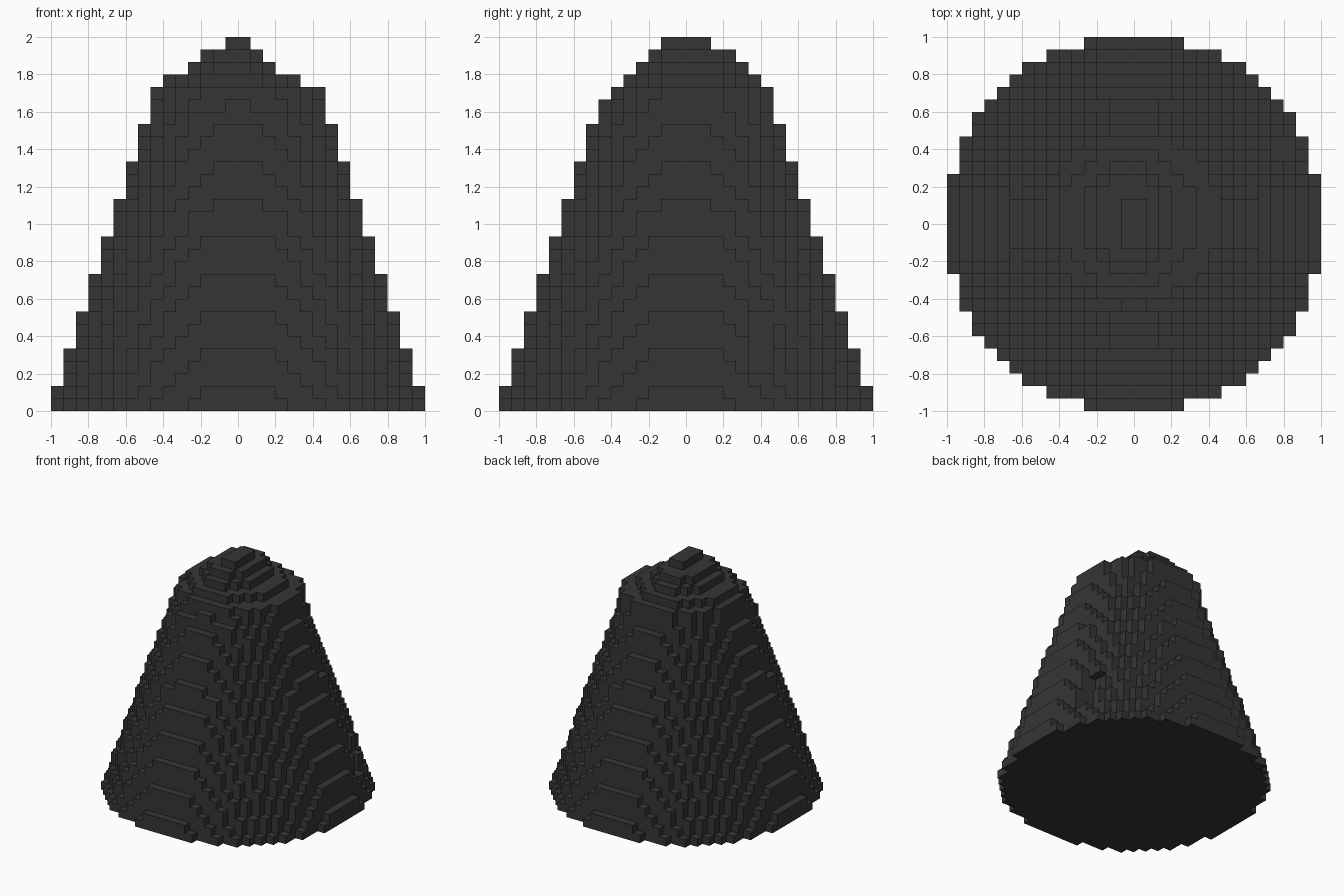
import bpy
import bmesh

if "Cube" in bpy.data.objects:
    bpy.data.objects.remove(bpy.data.objects["Cube"], do_unlink=True)

UNIT = 1 / 15          # edge of one block
LAYERS = 30

# Rounded cap layers: centre x, centre y, radius x, radius y (in blocks)
CAP = {
    24: (0, 0.2, 7.15, 6.85),
    25: (0, 0.5, 7.15, 6.65),
    26: (-0.5, 0.5, 5.65, 5.65),
    27: (-0.5, 0.5, 3.65, 4.65),
    28: (-0.5, 0.5, 2.65, 3.65),
    29: (0, 0, 1.3, 2.2),
}


def filled(i, j, k):
    """True where the block whose low corner is (i, j, k) belongs to the cone."""
    x, y = i + 0.5, j + 0.5
    if k in CAP:
        cx, cy, rx, ry = CAP[k]
        return ((x - cx) / rx) ** 2 + ((y - cy) / ry) ** 2 <= 1
    # Small niche in the back left flank
    if 3 <= k <= 7 and 5 <= j < 7 and i >= 10:
        return False
    # Straight cone: the radius shrinks one block every three layers
    return x * x + y * y <= (15.15 - k / 3) ** 2


blocks = {(i, j, k) for k in range(LAYERS) for i in range(-15, 15)
          for j in range(-15, 15) if filled(i, j, k)}

# Outer skin: one quad wherever a block borders empty space
bm = bmesh.new()
corners = {}


def corner(p):
    if p not in corners:
        corners[p] = bm.verts.new([c * UNIT for c in p])
    return corners[p]


for block in blocks:
    for axis in range(3):
        u, v = (axis + 1) % 3, (axis + 2) % 3
        for side in (0, 1):
            neighbour = list(block)
            neighbour[axis] += 2 * side - 1
            if tuple(neighbour) in blocks:
                continue
            quad = []
            for du, dv in ((0, 0), (1, 0), (1, 1), (0, 1)):
                p = list(block)
                p[axis] += side
                p[u] += du
                p[v] += dv
                quad.append(corner(tuple(p)))
            bm.faces.new(quad if side else quad[::-1])

mesh = bpy.data.meshes.new("block_cone")
bm.to_mesh(mesh)
bm.free()

# Single dark grey material
grey = bpy.data.materials.new("dark grey")
grey.use_nodes = True
colour = (0.036, 0.036, 0.036, 1)
grey.diffuse_color = colour
grey.node_tree.nodes["Principled BSDF"].inputs["Base Color"].default_value = colour
mesh.materials.append(grey)

cone = bpy.data.objects.new("block_cone", mesh)
bpy.context.collection.objects.link(cone)
